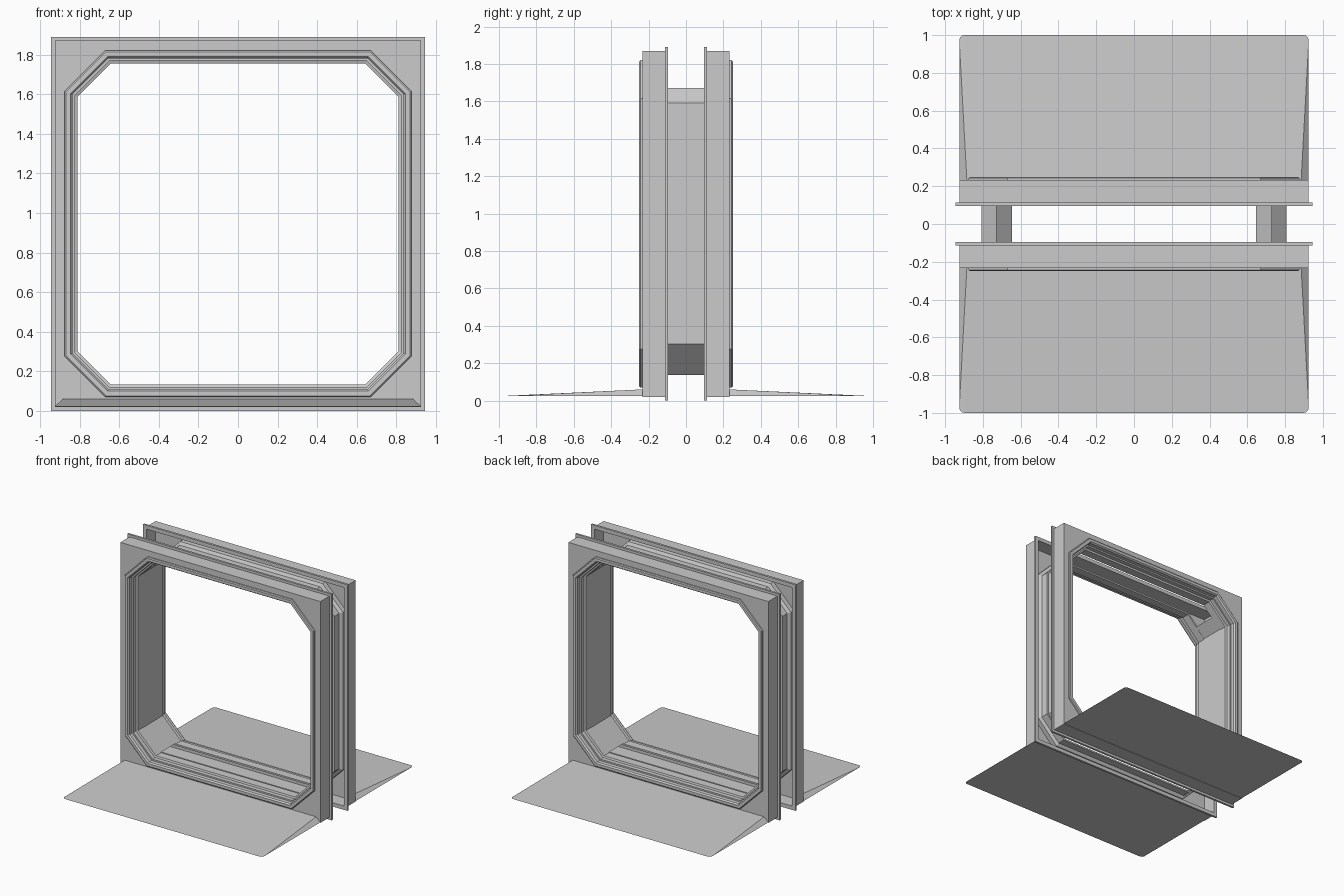
import bpy, bmesh, math

if "Cube" in bpy.data.objects:
    bpy.data.objects.remove(bpy.data.objects["Cube"])

CZ = 0.945  # height of the opening's centre


def make_object(name, bm):
    mesh = bpy.data.meshes.new(name)
    bm.to_mesh(mesh)
    bm.free()
    obj = bpy.data.objects.new(name, mesh)
    bpy.context.collection.objects.link(obj)
    return obj


def chamfered_square(bm, h, cut, y):
    """Eight vertices of a square with cut corners, in the plane y."""
    k = h - cut
    pts = [(k, h), (h, k), (h, -k), (k, -h), (-k, -h), (-h, -k), (-h, k), (-k, h)]
    return [bm.verts.new((x, y, CZ + z)) for x, z in pts]


def octagon(h):
    """Corner cut that keeps the moulding an even width."""
    return 0.205 - 0.586 * (0.875 - h)


# cross-section (half size, depth, is octagon), from the inner lip round to the back cavity
PROFILE = [
    (0.810, 0.095, 1), (0.810, 0.165, 1), (0.824, 0.170, 1), (0.824, 0.205, 1),
    (0.836, 0.205, 1), (0.836, 0.238, 1), (0.845, 0.250, 1), (0.868, 0.250, 1),
    (0.875, 0.244, 1), (0.875, 0.233, 1),
    (0.925, 0.233, 0), (0.925, 0.113, 0), (0.945, 0.113, 0), (0.945, 0.095, 0),
    (0.913, 0.095, 0), (0.913, 0.215, 0),
    (0.848, 0.215, 1), (0.848, 0.175, 1), (0.824, 0.160, 1), (0.824, 0.095, 1),
]


def frame(name, side):
    bm = bmesh.new()
    rings = [chamfered_square(bm, h, octagon(h) if o else 0, side * y)
             for h, y, o in PROFILE]
    for i, a in enumerate(rings):
        b = rings[(i + 1) % len(rings)]
        for j in range(8):
            k = (j + 1) % 8
            bm.faces.new((a[j], a[k], b[k], b[j]))
    # square rings have doubled corners, which collapse here
    bmesh.ops.remove_doubles(bm, verts=bm.verts, dist=1e-5)
    bmesh.ops.recalc_face_normals(bm, faces=bm.faces)
    return make_object(name, bm)


def ramp(name, side):
    bm = bmesh.new()
    # right-hand outline with a rounded outer corner
    edge = [(0.925, 0.233)]
    for i in range(5):
        a = math.radians(22.5 * i)
        edge.append((0.897 + 0.028 * math.cos(a), 0.972 + 0.028 * math.sin(a)))
    outline = edge + [(-x, y) for x, y in reversed(edge)]
    base = [bm.verts.new((x, side * y, 0.024)) for x, y in outline]
    top_r = bm.verts.new((0.885, side * 0.233, 0.06))
    top_l = bm.verts.new((-0.885, side * 0.233, 0.06))
    bm.faces.new(base)
    bm.faces.new((top_l, top_r, base[5], base[6]))
    bm.faces.new([top_r] + base[1:6])
    bm.faces.new([top_l] + base[6:11])
    bm.faces.new((top_r, base[0], base[1]))
    bm.faces.new((top_l, base[10], base[11]))
    bm.faces.new((base[0], top_r, top_l, base[11]))
    bmesh.ops.recalc_face_normals(bm, faces=bm.faces)
    return make_object(name, bm)


def sleeve(name, side):
    """Thin wall joining the two frames on one side."""
    path = [(0.727, 1.672), (0.808, 1.592), (0.808, 0.302), (0.645, 0.138)]
    bm = bmesh.new()
    rows = [[bm.verts.new((side * x, y, z)) for x, z in path] for y in (-0.1, 0.1)]
    for i in range(3):
        quad = [rows[0][i], rows[0][i + 1], rows[1][i + 1], rows[1][i]]
        bm.faces.new(quad[::-1] if side < 0 else quad)
    bm.normal_update()
    return make_object(name, bm)


# front and back halves
for label, s in (("front", -1), ("back", 1)):
    frame(label + "_frame", s)
    ramp(label + "_ramp", s)

# connecting side walls
for label, s in (("left", -1), ("right", 1)):
    sleeve(label + "_connecting_wall", s)
